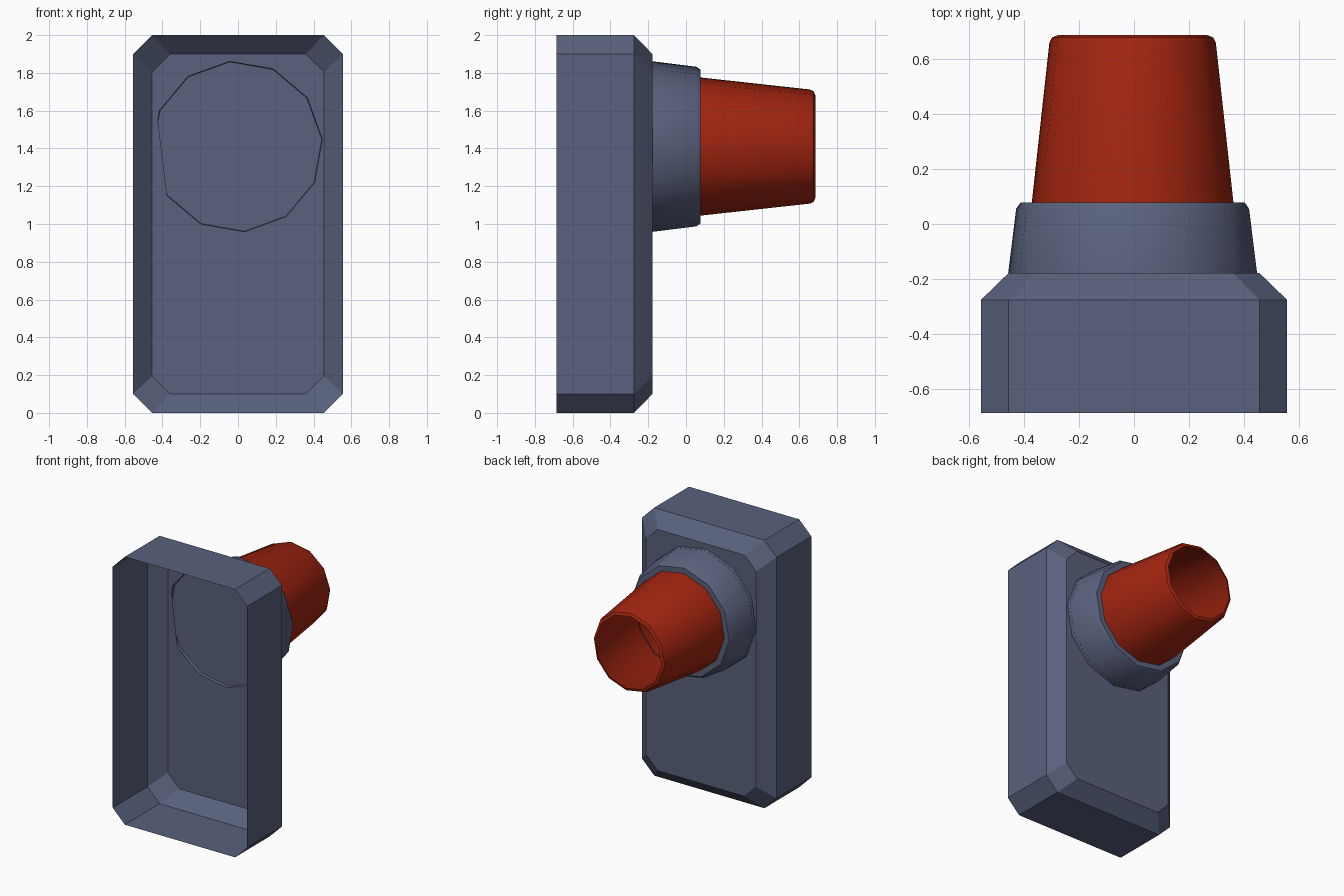
import bpy, math

if "Cube" in bpy.data.objects:
    bpy.data.objects.remove(bpy.data.objects["Cube"])


def material(name, rgb):
    m = bpy.data.materials.new(name)
    m.diffuse_color = (*rgb, 1)
    m.use_nodes = True
    m.node_tree.nodes["Principled BSDF"].inputs["Base Color"].default_value = m.diffuse_color
    return m


slate = material("slate blue grey", (0.10, 0.12, 0.205))
red = material("deep red", (0.36, 0.018, 0.005))
CX, CZ, SIDES = -0.005, 1.41, 12


def octagon(hw, hz, cut, y):
    # rectangle around z = 1 with cut corners
    pts = []
    for sx, sz, flip in ((1, 1, 0), (-1, 1, 1), (-1, -1, 0), (1, -1, 1)):
        pair = [(sx * hw, y, 1 + sz * (hz - cut)), (sx * (hw - cut), y, 1 + sz * hz)]
        pts += pair[::-1] if flip else pair
    return pts


def ring(r, y):
    # slightly turned twelve-sided ring around the y axis
    return [(CX + r * math.cos(math.radians(5 + 30 * k)), y,
             CZ + r * math.sin(math.radians(5 + 30 * k))) for k in range(SIDES)]


def loft(name, rings, mat, smooth=False, cap_start=False):
    n = len(rings[0])
    verts = [p for loop in rings for p in loop]
    faces = [(i * n + k, i * n + (k + 1) % n, (i + 1) * n + (k + 1) % n, (i + 1) * n + k)[::-1]
             for i in range(len(rings) - 1) for k in range(n)]
    if cap_start:
        faces.append(tuple(range(n)))
    me = bpy.data.meshes.new(name)
    me.from_pydata(verts, [], faces)
    me.materials.append(mat)
    ob = bpy.data.objects.new(name, me)
    bpy.context.collection.objects.link(ob)
    bpy.context.view_layer.objects.active = ob
    ob.select_set(True)
    if smooth:
        bpy.ops.object.shade_smooth_by_angle(angle=math.radians(32))
    ob.select_set(False)
    return ob


# open box housing: sides and chamfer
loft("housing", [octagon(0.555, 1.0, 0.1, -0.685), octagon(0.555, 1.0, 0.1, -0.275),
                 octagon(0.455, 0.9, 0.095, -0.178)], slate)

# housing wall with a round hole, as two halves split at the hole's side points
o, c = octagon(0.455, 0.9, 0.095, -0.178), ring(0.453, -0.178)
me = bpy.data.meshes.new("housing_wall")
me.from_pydata(o + c, [], [
    [0, 8] + [8 + k for k in range(11, 5, -1)] + [3, 4, 5, 6, 7],   # below the hole
    [0, 1, 2, 3] + [8 + k for k in range(6, -1, -1)]])              # above the hole
for p in me.polygons:
    if p.normal.y < 0:
        p.flip()
me.materials.append(slate)
bpy.context.collection.objects.link(bpy.data.objects.new("housing_wall", me))

# collar: tapered side, bevelled edge and flat rim
loft("collar", [ring(0.453, -0.178), ring(0.424, 0.055), ring(0.408, 0.078),
                ring(0.36, 0.078)], slate, True)

# recessed disc closing the collar
loft("collar_base", [ring(0.451, -0.155), ring(0.38, -0.155)], slate, cap_start=True)

# hollow red nozzle with bevelled mouth
loft("nozzle", [ring(0.393, -0.154), ring(0.367, 0.078), ring(0.303, 0.657),
                ring(0.294, 0.676), ring(0.272, 0.685)], red, True)
